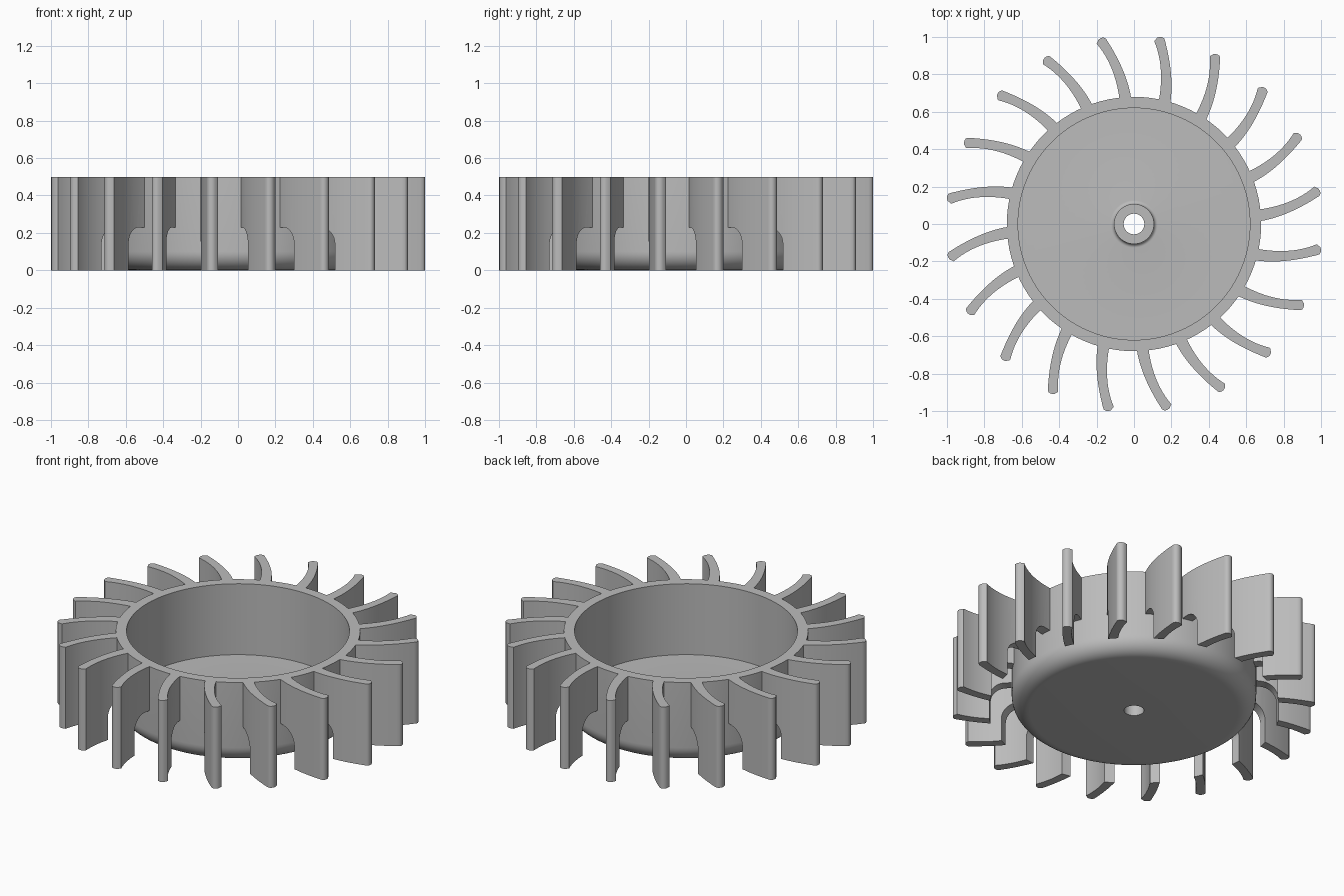
import bpy, bmesh, math
from mathutils import Vector, Matrix
from mathutils.geometry import interpolate_bezier

cube = bpy.data.objects.get("Cube")
if cube:
    bpy.data.objects.remove(cube)

BLADES = 20
HEIGHT = 0.5

grey = bpy.data.materials.new("plain grey")
grey.use_nodes = True
colour = (0.5, 0.5, 0.5, 1)
grey.diffuse_color = colour
grey.node_tree.nodes["Principled BSDF"].inputs["Base Color"].default_value = colour


def make_object(name, bm):
    bmesh.ops.recalc_face_normals(bm, faces=bm.faces)
    mesh = bpy.data.meshes.new(name)
    bm.to_mesh(mesh)
    bm.free()
    mesh.materials.append(grey)
    obj = bpy.data.objects.new(name, mesh)
    bpy.context.collection.objects.link(obj)
    return obj


def smooth(obj, angle=30):
    bpy.ops.object.select_all(action="DESELECT")
    obj.select_set(True)
    bpy.context.view_layer.objects.active = obj
    bpy.ops.object.shade_smooth_by_angle(angle=math.radians(angle))


def fillet(r, z, radius, start, end, steps=8):
    """Points of an arc in the (radius, height) plane."""
    angles = [math.radians(start + (end - start) * i / steps) for i in range(steps + 1)]
    return [(r + radius * math.cos(a), z + radius * math.sin(a)) for a in angles]


def revolve(name, profile, segments=96):
    """Spin a closed (radius, height) profile around the z axis."""
    bm = bmesh.new()
    rings = []
    for i in range(segments):
        a = math.tau * i / segments
        rings.append([bm.verts.new((r * math.cos(a), r * math.sin(a), z)) for r, z in profile])
    for i in range(segments):
        a, b = rings[i], rings[(i + 1) % segments]
        for j in range(len(profile)):
            k = (j + 1) % len(profile)
            bm.faces.new((a[j], b[j], b[k], a[k]))
    return make_object(name, bm)


def arc_through(a, b, c, steps=12):
    """Smooth bow from a to c that passes through b halfway."""
    a, b, c = Vector(a), Vector(b), Vector(c)
    ctrl = 2 * b - (a + c) / 2
    return [p.to_2d() for p in interpolate_bezier(
        a.to_3d(), ((a + 2 * ctrl) / 3).to_3d(), ((c + 2 * ctrl) / 3).to_3d(), c.to_3d(), steps)]


# Hub: open cup with rounded bottom edge, bored boss on the floor
hub_profile = [(0.055, 0)]
hub_profile += fillet(0.58, 0.1, 0.1, -90, 0, 10)
hub_profile += [(0.68, HEIGHT), (0.62, HEIGHT), (0.62, 0.065)]
hub_profile += fillet(0.127, 0.085, 0.02, 270, 180, 6)
hub_profile += [(0.107, 0.125), (0.055, 0.125)]
smooth(revolve("hub", hub_profile))

# Ring cutter: relieves the lower inner corner of each blade
notch_profile = [(0.5, -0.1), (0.81, -0.1)]
notch_profile += fillet(0.72, 0.14, 0.09, 0, 90) + [(0.5, 0.23)]
cutter = revolve("notch_cutter", notch_profile)
cutter.hide_render = True

# Blade: bowed outline with a rounded tip, extruded to full height
outline = arc_through((0.194, 0.647), (0.198, 0.8), (0.167, 0.975))
outline += arc_through((0.163, 0.99), (0.146, 1.0), (0.124, 0.996), 5)
outline += arc_through((0.108, 0.978), (0.143, 0.83), (0.133, 0.66))
bm = bmesh.new()
base = bm.faces.new([bm.verts.new((p.x, p.y, 0)) for p in outline])
top = bmesh.ops.extrude_face_region(bm, geom=[base], use_keep_orig=True)
bmesh.ops.translate(bm, vec=(0, 0, HEIGHT),
                    verts=[v for v in top["geom"] if isinstance(v, bmesh.types.BMVert)])
blade = make_object("blade", bm)

cut = blade.modifiers.new("notch", "BOOLEAN")
cut.operation = "DIFFERENCE"
cut.solver = "EXACT"
cut.object = cutter
bpy.context.view_layer.objects.active = blade
bpy.ops.object.modifier_apply(modifier=cut.name)
bpy.data.objects.remove(cutter)
smooth(blade, 35)

# Repeat the blade around the hub
for i in range(1, BLADES):
    copy = bpy.data.objects.new(f"blade_{i + 1}", blade.data)
    copy.matrix_world = Matrix.Rotation(math.tau * i / BLADES, 4, "Z")
    bpy.context.collection.objects.link(copy)
